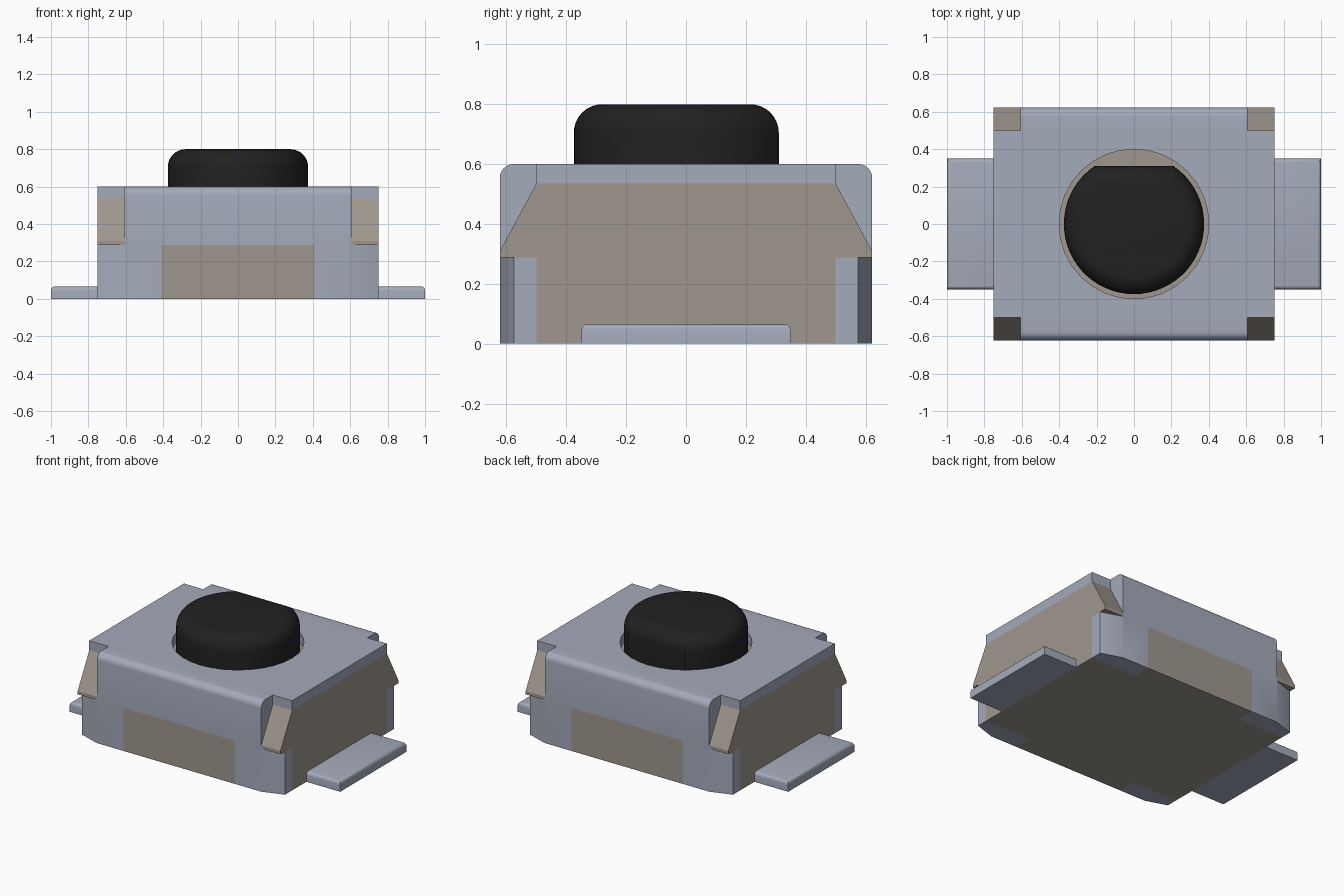
import bpy, bmesh, math

cube = bpy.data.objects.get("Cube")
if cube:
    bpy.data.objects.remove(cube, do_unlink=True)


def material(name, rgb):
    m = bpy.data.materials.new(name)
    m.diffuse_color = (*rgb, 1)
    m.use_nodes = True
    bsdf = next(n for n in m.node_tree.nodes if n.type == 'BSDF_PRINCIPLED')
    bsdf.inputs["Base Color"].default_value = (*rgb, 1)
    return m


SILVER = material("silver metal", (0.37, 0.405, 0.49))
TAUPE = material("taupe plastic", (0.345, 0.31, 0.27))
BLACK = material("black plastic", (0.015, 0.015, 0.015))


def finish(name, bm, mat):
    bmesh.ops.recalc_face_normals(bm, faces=bm.faces)
    mesh = bpy.data.meshes.new(name)
    bm.to_mesh(mesh)
    bm.free()
    ob = bpy.data.objects.new(name, mesh)
    bpy.context.collection.objects.link(ob)
    if mat:
        mesh.materials.append(mat)
    return ob


def loft(name, rings, mat=None):
    """Skin equal-length rings of points and cap both ends."""
    bm = bmesh.new()
    vs = [[bm.verts.new(p) for p in ring] for ring in rings]
    n = len(vs[0])
    for a, b in zip(vs, vs[1:]):
        for i in range(n):
            j = (i + 1) % n
            bm.faces.new((a[i], a[j], b[j], b[i]))
    bm.faces.new(vs[0])
    bm.faces.new(vs[-1])
    return finish(name, bm, mat)


def prism_x(name, outline, lo, hi, mat=None):
    return loft(name, [[(x, y, z) for y, z in outline] for x in (lo, hi)], mat)


def prism_z(name, outline, lo, hi, mat=None):
    return loft(name, [[(x, y, z) for x, y in outline] for z in (lo, hi)], mat)


def box(name, x0, x1, y0, y1, z0, z1, mat=None):
    return prism_z(name, [(x0, y0), (x1, y0), (x1, y1), (x0, y1)], z0, z1, mat)


def activate(ob):
    bpy.ops.object.select_all(action='DESELECT')
    ob.select_set(True)
    bpy.context.view_layer.objects.active = ob


def cut(ob, cutter):
    """Subtract the cutter from the object, then discard it."""
    activate(ob)
    mod = ob.modifiers.new("cut", 'BOOLEAN')
    mod.operation = 'DIFFERENCE'
    mod.solver = 'EXACT'
    mod.object = cutter
    bpy.ops.object.modifier_apply(modifier=mod.name)
    bpy.data.objects.remove(cutter, do_unlink=True)


def smooth(ob):
    activate(ob)
    bpy.ops.object.shade_smooth_by_angle(angle=math.radians(30))


W, D, H = 0.75, 0.622, 0.6         # half width, half depth, cover height
IN_Y, IN_Z = 0.5, 0.535            # inside of the cover
NOTCH_X, PANEL_X, LEG_Z = 0.607, 0.41, 0.288
SIDES = (-1, 1)

# Plastic body with sloped shoulders
body = prism_x("body", [(-D, 0), (D, 0), (D, 0.31), (IN_Y, IN_Z),
                        (-IN_Y, IN_Z), (-D, 0.31)], -W, W, TAUPE)
for sy in SIDES:
    y0, y1 = sorted((sy * IN_Y, sy * 0.8))
    # room for the cover skirt, then for the corner legs
    cut(body, box("cutter", -NOTCH_X, NOTCH_X, y0, y1, LEG_Z, 0.8))
    for sx in SIDES:
        x0, x1 = sorted((sx * PANEL_X, sx * 0.9))
        cut(body, box("cutter", x0, x1, y0, y1, -0.1, LEG_Z))

# Folded metal cover: channel section with rounded upper edges
R = 0.045
arc = [(D - R + R * math.cos(t), H - R + R * math.sin(t))
       for t in (math.radians(15 * i) for i in range(7))]
half = [(IN_Y, IN_Z), (IN_Y, 0), (D, 0)] + arc
cover = prism_x("cover", half + [(-y, z) for y, z in reversed(half)], -W, W, SILVER)
cut(cover, box("cutter", -PANEL_X, PANEL_X, -0.8, 0.8, -0.1, LEG_Z))
for sx in SIDES:
    for sy in SIDES:
        x0, x1 = sorted((sx * NOTCH_X, sx * 0.9))
        y0, y1 = sorted((sy * IN_Y, sy * 0.8))
        cut(cover, box("cutter", x0, x1, y0, y1, LEG_Z, 0.8))
        # slanted outer corner of each leg
        slant = [(NOTCH_X - 0.143, D + 0.047), (W + 0.143, D - 0.094), (W + 0.143, 0.8)]
        cut(cover, prism_z("cutter", [(sx * x, sy * y) for x, y in slant], -0.1, 0.4))
circle = [(0.4 * math.cos(i * math.tau / 32), 0.4 * math.sin(i * math.tau / 32))
          for i in range(32)]
cut(cover, prism_z("cutter", circle, 0.4, 0.8))
smooth(cover)

# Button: round with one flat at the back and a rounded top edge
def button_ring(inset, z, radius=0.375, flat=0.31, n=48):
    r = radius - inset
    a = math.asin((flat - inset) / r)
    angles = [math.pi - a + (math.pi + 2 * a) * i / n for i in range(n + 1)]
    return [(r * math.cos(t), r * math.sin(t), z) for t in angles]


B = 0.095
rings = [button_ring(0, 0.525)]
for i in range(9):
    t = math.radians(90 * i / 8)
    rings.append(button_ring(B * (1 - math.cos(t)), 0.8 - B + B * math.sin(t)))
smooth(loft("button", rings, BLACK))

# Flat solder terminals with rounded upper edges
for sx, label in ((1, "left"), (-1, "right")):
    x0, x1 = sorted((sx * W, sx * 1.0))
    tab = box(label + "_terminal", x0, x1, -0.349, 0.349, 0, 0.066, SILVER)
    bm = bmesh.new()
    bm.from_mesh(tab.data)
    edges = [e for e in bm.edges
             if all(v.co.z > 0.06 for v in e.verts)
             and not all(abs(v.co.x) < W + 0.01 for v in e.verts)]
    bmesh.ops.bevel(bm, geom=edges, offset=0.02, segments=4, profile=0.5, affect='EDGES')
    bm.to_mesh(tab.data)
    bm.free()
    smooth(tab)
